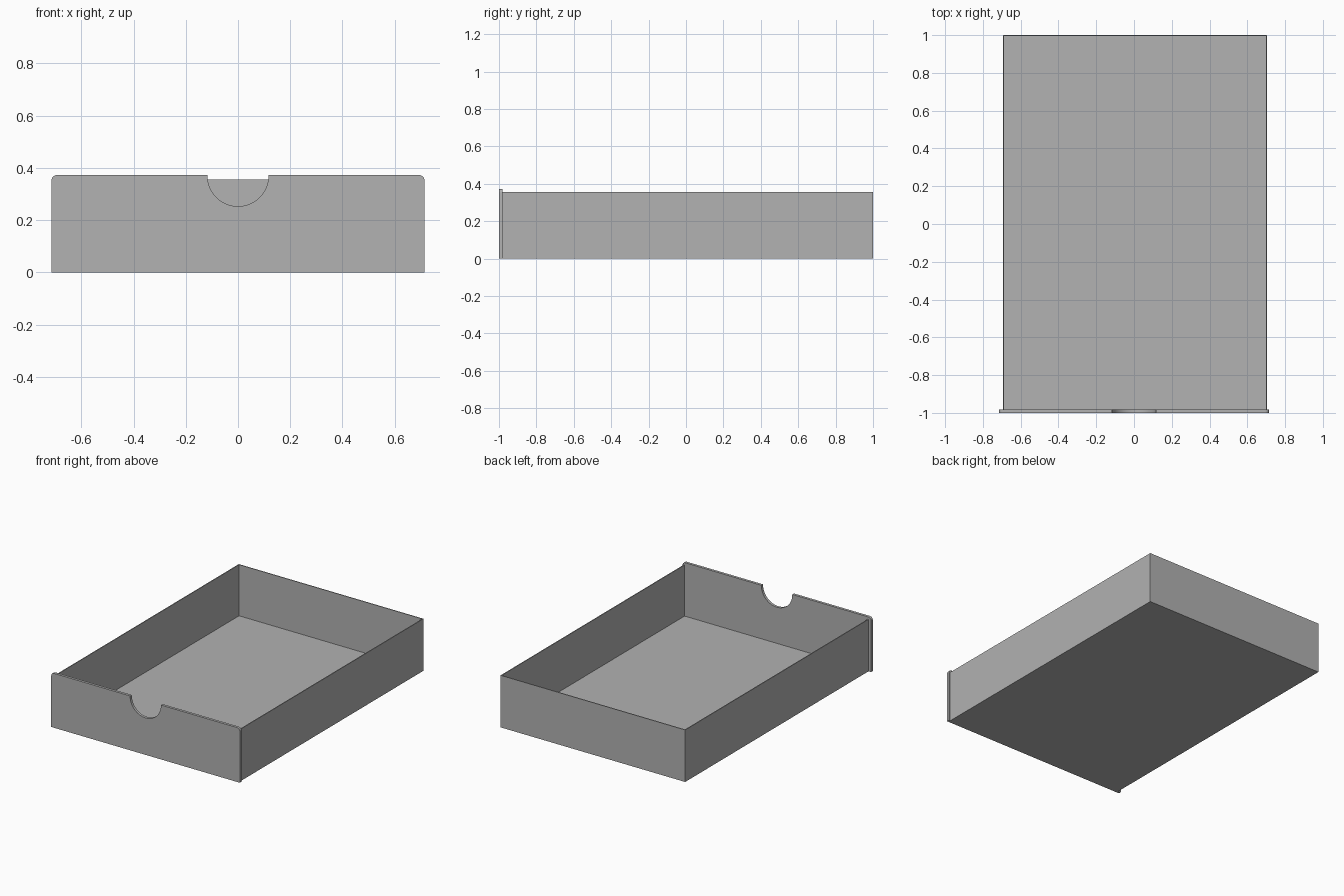
import bpy, bmesh
from math import sin, cos, pi

cube = bpy.data.objects.get("Cube")
if cube:
    bpy.data.objects.remove(cube, do_unlink=True)

# Single plain grey
GREY = (0.445, 0.445, 0.445, 1)
grey = bpy.data.materials.new("plain grey")
grey.use_nodes = True
grey.diffuse_color = GREY
grey.node_tree.nodes["Principled BSDF"].inputs["Base Color"].default_value = GREY

LEFT, RIGHT = -0.694, 0.704      # tray sides
FRONT, JOINT, BACK = -1.0, -0.982, 1.0
TRAY_H, PANEL_H, PANEL_X = 0.356, 0.372, 0.714
T = 0.006                        # sheet thickness
NOTCH_R, CORNER_R = 0.117, 0.02


def finish(name, bm):
    bmesh.ops.recalc_face_normals(bm, faces=bm.faces)
    mesh = bpy.data.meshes.new(name)
    bm.to_mesh(mesh)
    bm.free()
    mesh.materials.append(grey)
    obj = bpy.data.objects.new(name, mesh)
    bpy.context.collection.objects.link(obj)
    return obj


def box(name, low, high):
    bm = bmesh.new()
    bmesh.ops.create_cube(bm, size=1)
    for v in bm.verts:
        v.co = [h if c > 0 else l for c, l, h in zip(v.co, low, high)]
    return finish(name, bm)


def arc(cx, cz, r, start, end, steps):
    angles = [start + (end - start) * i / steps for i in range(steps + 1)]
    return [(cx + r * cos(a), cz + r * sin(a)) for a in angles]


# Thin tray: floor, two sides and back
box("tray_floor", (LEFT, JOINT, 0), (RIGHT, BACK, T))
box("right_side", (LEFT, JOINT, T), (LEFT + T, BACK, TRAY_H))
box("left_side", (RIGHT - T, JOINT, T), (RIGHT, BACK, TRAY_H))
box("back_side", (LEFT + T, BACK - T, T), (RIGHT - T, BACK, TRAY_H))

# Front panel with rounded top corners and a half-round finger notch
cx, cz = PANEL_X - CORNER_R, PANEL_H - CORNER_R
notch_z = 0.253 + NOTCH_R
outline = [(-PANEL_X, 0), (PANEL_X, 0)]
outline += arc(cx, cz, CORNER_R, 0, pi / 2, 8)
outline += [(NOTCH_R, PANEL_H)]
outline += arc(0, notch_z, NOTCH_R, 0, -pi, 32)
outline += [(-NOTCH_R, PANEL_H)]
outline += arc(-cx, cz, CORNER_R, pi / 2, pi, 8)

bm = bmesh.new()
face = bm.faces.new([bm.verts.new((x, FRONT, z)) for x, z in outline])
extruded = bmesh.ops.extrude_face_region(bm, geom=[face], use_keep_orig=True)
moved = [g for g in extruded["geom"] if isinstance(g, bmesh.types.BMVert)]
bmesh.ops.translate(bm, verts=moved, vec=(0, JOINT - FRONT, 0))
panel = finish("front_panel", bm)

# Smooth the curved rims, keep the corners sharp
bpy.ops.object.select_all(action="DESELECT")
panel.select_set(True)
bpy.context.view_layer.objects.active = panel
bpy.ops.object.shade_smooth_by_angle(angle=pi / 6)
